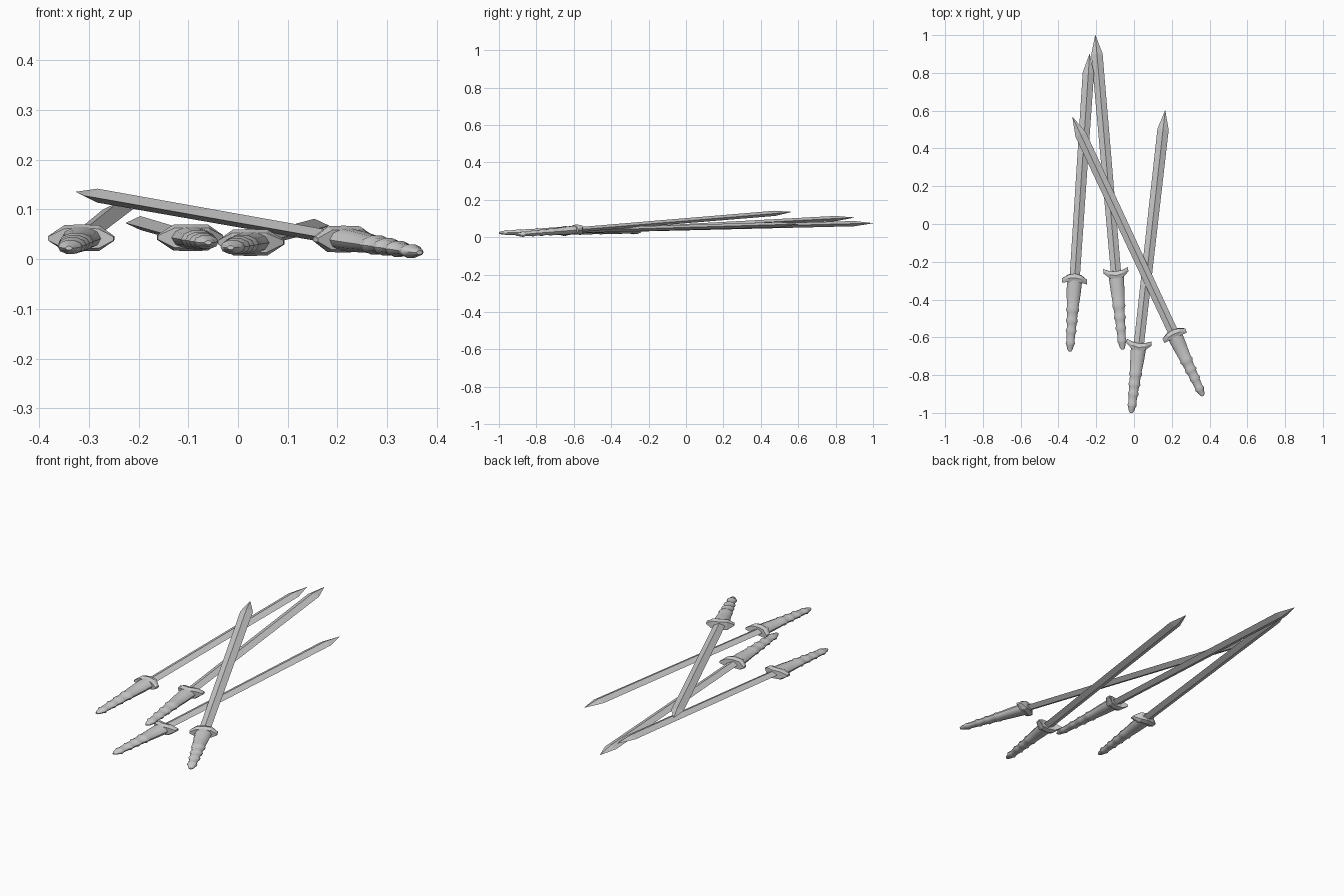
import bpy, bmesh, math
from mathutils import Vector, Matrix

if "Cube" in bpy.data.objects:
    bpy.data.objects.remove(bpy.data.objects["Cube"])


def loft(name, rings, matrix, smooth=False):
    """Skin a row of equal-sided rings and cap both ends."""
    bm = bmesh.new()
    loops = [[bm.verts.new(p) for p in ring] for ring in rings]
    n = len(loops[0])
    for a, b in zip(loops, loops[1:]):
        for i in range(n):
            j = (i + 1) % n
            bm.faces.new((a[i], a[j], b[j], b[i]))
    bm.faces.new(loops[0])
    bm.faces.new(loops[-1])
    bmesh.ops.recalc_face_normals(bm, faces=bm.faces)
    mesh = bpy.data.meshes.new(name)
    bm.to_mesh(mesh)
    bm.free()
    obj = bpy.data.objects.new(name, mesh)
    bpy.context.collection.objects.link(obj)
    obj.matrix_world = matrix
    if smooth:
        bpy.ops.object.select_all(action='DESELECT')
        obj.select_set(True)
        bpy.context.view_layer.objects.active = obj
        bpy.ops.object.shade_smooth_by_angle(angle=math.radians(50))
    return obj


def ellipse(y, rx, rz, sides=10):
    return [(rx * math.cos(2 * math.pi * i / sides), y,
             rz * math.sin(2 * math.pi * i / sides)) for i in range(sides)]


# Grip silhouette: fraction from pommel to guard, half width
GRIP = [(0, .007), (.03, .014), (.09, .020), (.11, .025), (.15, .021),
        (.25, .023), (.28, .029), (.32, .024), (.39, .026), (.42, .032),
        (.46, .027), (.54, .029), (.57, .035), (.61, .031), (.8, .037), (1, .041)]

# Guard stations: sideways position, half length, half thickness
GUARD = [(-.066, .012, .005), (-.035, .019, .026), (0, .022, .027),
         (.035, .019, .026), (.066, .012, .005)]


def sword(index, pommel, tip, hilt, curve):
    pommel, tip = Vector(pommel), Vector(tip)
    along = (tip - pommel).normalized()
    side = along.cross(Vector((0, 0, 1))).normalized()
    up = side.cross(along)
    m = Matrix((side, along, up)).transposed().to_4x4()
    m.translation = pommel
    length = (tip - pommel).length

    # Diamond-section blade with a short point
    rings = []
    for y, w, t in [(hilt - .02, .027, .013), (length - .1, .030, .014),
                    (length, .001, .0005)]:
        rings.append([(-w, y, 0), (0, y, t), (w, y, 0), (0, y, -t)])
    loft(f"blade_{index}", rings, m)

    # Ringed grip with rounded pommel
    loft(f"grip_{index}", [ellipse(f * hilt, r, r * .58) for f, r in GRIP], m, True)

    # Curved, tapered crossguard
    rings = []
    for x, l, t in GUARD:
        y = hilt + curve * ((x / .066) ** 2 - .4)
        rings.append([(x, y - l, -t * .75), (x, y - l, t * .75), (x, y, t),
                      (x, y + l, t * .75), (x, y + l, -t * .75), (x, y, -t)])
    loft(f"guard_{index}", rings, m)


# Pommel point, blade tip, hilt length, guard bend towards the blade
SWORDS = [((-.34, -.675, .022), (-.235, .90, .105), .385, -.020),
          ((-.06, -.665, .033), (-.205, 1.0, .075), .405, .027),
          ((-.015, -1.0, .023), (.165, .60, .070), .360, .027),
          ((.365, -.91, .013), (-.325, .565, .135), .360, -.012)]
for i, s in enumerate(SWORDS, 1):
    sword(i, *s)
